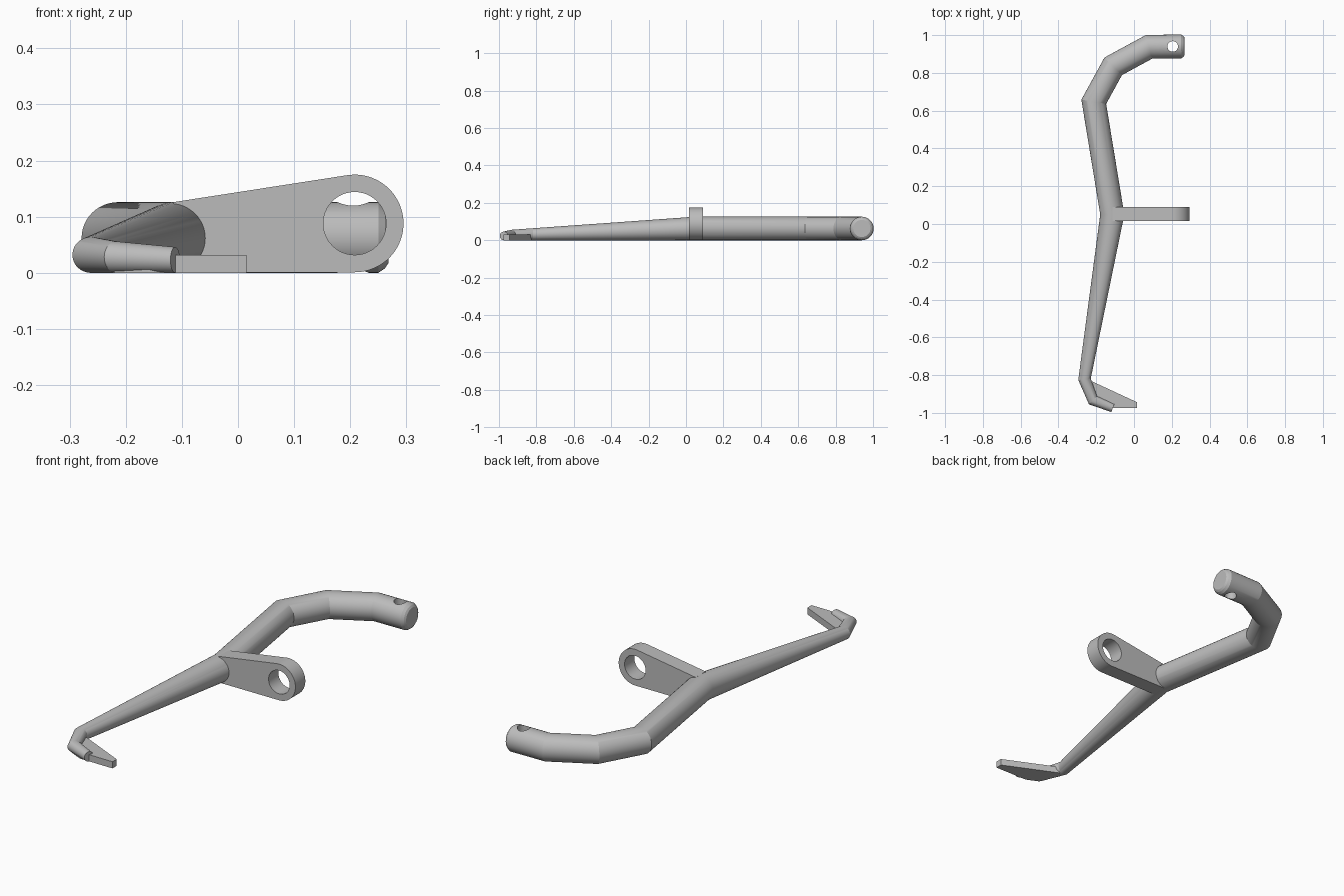
import bpy, bmesh, math
from mathutils import Vector

cube = bpy.data.objects.get("Cube")
if cube:
    bpy.data.objects.remove(cube, do_unlink=True)

metal = bpy.data.materials.new("plain_grey_metal")
metal.use_nodes = True
GREY = (0.5, 0.5, 0.5, 1)
metal.diffuse_color = GREY
metal.node_tree.nodes["Principled BSDF"].inputs["Base Color"].default_value = GREY


def make_object(name, bm):
    bmesh.ops.recalc_face_normals(bm, faces=bm.faces)
    mesh = bpy.data.meshes.new(name)
    bm.to_mesh(mesh)
    bm.free()
    obj = bpy.data.objects.new(name, mesh)
    bpy.context.collection.objects.link(obj)
    mesh.materials.append(metal)
    return obj


def finish(obj):
    bpy.ops.object.select_all(action='DESELECT')
    obj.select_set(True)
    bpy.context.view_layer.objects.active = obj
    bpy.ops.object.shade_smooth_by_angle(angle=math.radians(18))


def tube(name, path, sides=48):
    """Mitred round bar through (x, y, z, radius) stations."""
    bm = bmesh.new()
    pts = [Vector(p[:2]) for p in path]
    rings = []
    for i, (x, y, z, r) in enumerate(path):
        before = (pts[i] - pts[max(i - 1, 0)]).normalized()
        after = (pts[min(i + 1, len(pts) - 1)] - pts[i]).normalized()
        d = (before + after).normalized()
        mitre = 1 / max(d.dot(after), d.dot(before)) if i else 1
        side = Vector((-d.y, d.x, 0)) * mitre
        ring = []
        for k in range(sides):
            a = math.tau * k / sides
            ring.append(bm.verts.new(Vector((x, y, z)) + r * (
                side * math.cos(a) + Vector((0, 0, math.sin(a))))))
        rings.append(ring)
    for a, b in zip(rings, rings[1:]):
        for k in range(sides):
            n = (k + 1) % sides
            bm.faces.new((a[k], a[n], b[n], b[k]))
    bm.faces.new(rings[0])
    bm.faces.new(rings[-1])
    return make_object(name, bm)


def plate(name, outline, offset):
    """Flat outline of 3D points extruded by an offset."""
    bm = bmesh.new()
    face = bm.faces.new([bm.verts.new(p) for p in outline])
    out = bmesh.ops.extrude_face_region(bm, geom=[face])
    verts = [v for v in out["geom"] if isinstance(v, bmesh.types.BMVert)]
    bmesh.ops.translate(bm, verts=verts, vec=offset)
    return make_object(name, bm)


def drill(obj, location, radius, rotation=(0, 0, 0)):
    bpy.ops.mesh.primitive_cylinder_add(vertices=48, radius=radius, depth=0.4,
                                        location=location, rotation=rotation)
    cutter = bpy.context.object
    cutter.hide_render = True
    mod = obj.modifiers.new("hole", 'BOOLEAN')
    mod.operation = 'DIFFERENCE'
    mod.solver = 'EXACT'
    mod.object = cutter
    bpy.ops.object.select_all(action='DESELECT')
    bpy.context.view_layer.objects.active = obj
    obj.select_set(True)
    bpy.ops.object.modifier_apply(modifier=mod.name)
    bpy.data.objects.remove(cutter, do_unlink=True)


# Thick bent rear bar with a rounded, drilled end
R = 0.063
rear = [(0.268, 0.94, R, 0.046), (0.262, 0.94, R, 0.055), (0.25, 0.94, R, R)]
rear += [(x, y, R, R) for x, y in
         [(0.08, 0.938), (-0.11, 0.835), (-0.213, 0.647), (-0.115, 0.05)]]
# Tapering front bar with a hooked tip
front = [(x, y, r, r) for x, y, r in
         [(-0.262, -0.822, 0.032), (-0.217, -0.933, 0.028), (-0.112, -0.974, 0.023)]]
bar = tube("bent_lever_bar", rear + front)
drill(bar, (0.205, 0.94, R), 0.028)
finish(bar)

# Side arm with a round drilled eye
cx, cz, r = 0.208, 0.088, 0.087
profile = [(-0.115, 0.001), (cx, 0.001)]
profile += [(cx + r * math.cos(a), cz + r * math.sin(a)) for a in
            [math.radians(-90 + 188 * i / 32) for i in range(1, 33)]]
profile += [(-0.115, 0.126)]
arm = plate("side_arm", [(x, 0.015, z) for x, z in profile], (0, 0.075, 0))
drill(arm, (cx, 0.05, cz), 0.056, (math.pi / 2, 0, 0))
finish(arm)

# Flat blade under the hooked tip
blade = [(-0.24, -0.825), (0.015, -0.943), (0.015, -0.975), (-0.16, -0.973),
         (-0.22, -0.945), (-0.265, -0.835)]
plate("tip_blade", [(x, y, 0) for x, y in blade], (0, 0, 0.032))
